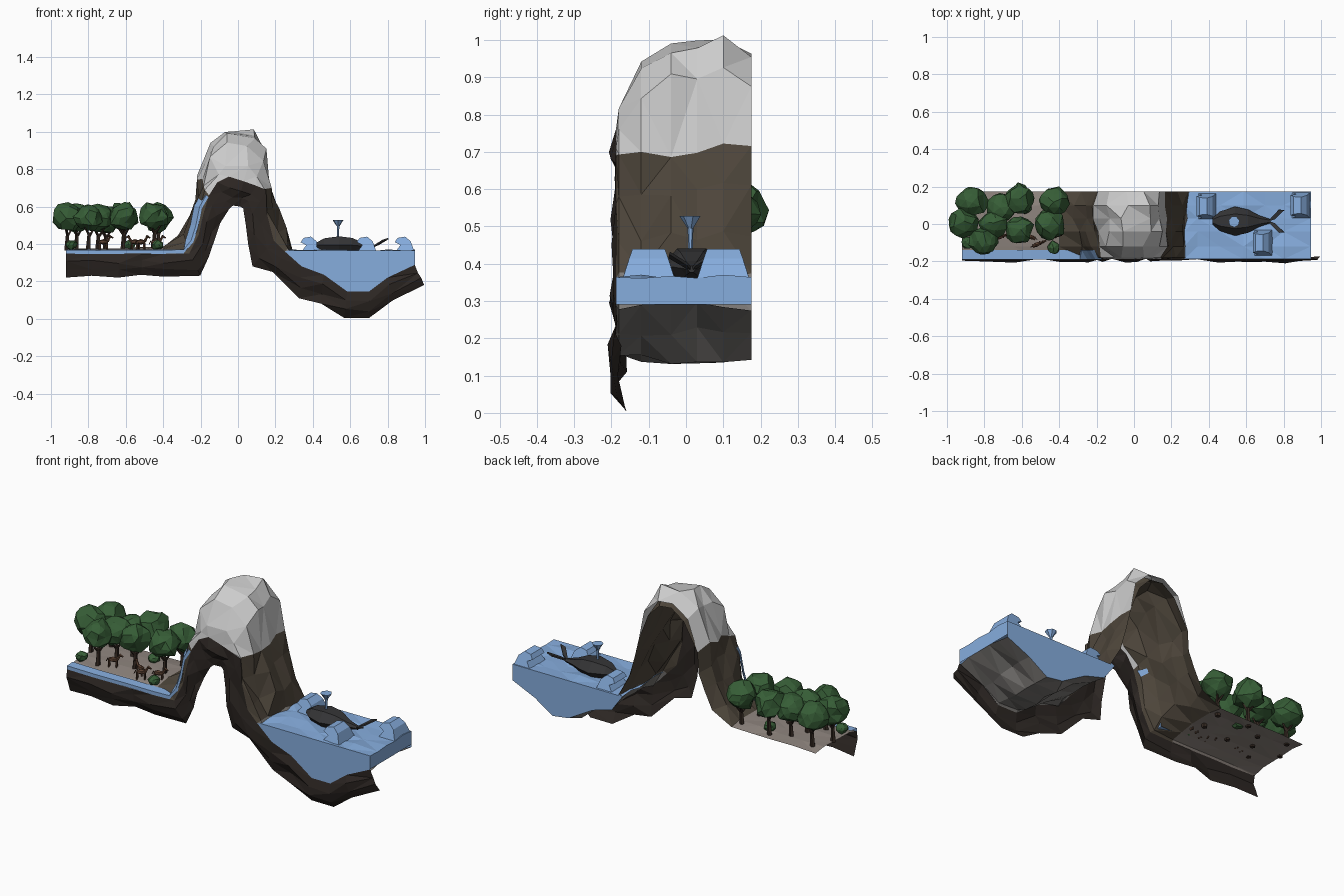
import bpy, bmesh, math, random
from mathutils import Matrix, Vector

if "Cube" in bpy.data.objects:
    bpy.data.objects.remove(bpy.data.objects["Cube"])
random.seed(4)
R = lambda a: random.uniform(-a, a)


def mat(name, c):
    m = bpy.data.materials.new(name)
    m.diffuse_color = (*c, 1)
    m.use_nodes = True
    m.node_tree.nodes["Principled BSDF"].inputs["Base Color"].default_value = m.diffuse_color
    return m


SNOW = mat("snow", (.58, .58, .58))
ROCK = mat("rock", (.075, .06, .043))
DARK = mat("dark_rock", (.026, .02, .017))
SOIL = mat("soil", (.28, .24, .215))
BED = mat("sea_bed", (.20, .19, .18))
WATER = mat("water", (.24, .42, .73))
LEAF = mat("leaf", (.037, .11, .037))
BARK = mat("bark", (.035, .022, .016))
HIDE = mat("hide", (.10, .05, .03))
BLACK = mat("whale_skin", (.035, .035, .037))


def finish(name, bm, m, recalc=True):
    if recalc:
        bmesh.ops.recalc_face_normals(bm, faces=bm.faces)
    me = bpy.data.meshes.new(name)
    bm.to_mesh(me)
    bm.free()
    me.materials.append(m)
    ob = bpy.data.objects.new(name, me)
    bpy.context.collection.objects.link(ob)
    return ob


def loft(name, rows, m, closed=False, caps=False, tri=True):
    """Skin between rows of points."""
    bm = bmesh.new()
    vs = [[bm.verts.new(p) for p in r] for r in rows]
    n = len(rows[0])
    for a, b in zip(vs, vs[1:]):
        for i in range(n if closed else n - 1):
            j = (i + 1) % n
            bm.faces.new((a[i], a[j], b[j], b[i]))
    if caps:
        bm.faces.new(vs[0])
        bm.faces.new(vs[-1])
    if tri:
        bmesh.ops.triangulate(bm, faces=bm.faces)
    return finish(name, bm, m, closed)


def limb(bm, a, b, r1, r2, n=5):
    """Tapered stick from a to b."""
    a, b = Vector(a), Vector(b)
    d = b - a
    M = Matrix.Translation((a + b) / 2) @ d.to_track_quat('Z', 'Y').to_matrix().to_4x4()
    bmesh.ops.create_cone(bm, cap_ends=True, segments=n, radius1=r1, radius2=r2, depth=d.length, matrix=M)


def blob(bm, c, s, sub=2, j=0.0, rot=0.0):
    M = Matrix.Translation(c) @ Matrix.Rotation(rot, 4, 'Z') @ Matrix.Diagonal((*s, 1))
    for v in bmesh.ops.create_icosphere(bm, subdivisions=sub, radius=1, matrix=M)['verts']:
        v.co += Vector((R(j), R(j), R(j)))


# Terrain profiles: front cut edge, full mountain behind, underside of the cut band
front = [(-.92, .35), (-.78, .345), (-.64, .347), (-.52, .345), (-.40, .345), (-.26, .35), (-.21, .45),
         (-.185, .56), (-.155, .66), (-.11, .73), (-.05, .76), (.03, .735), (.10, .71), (.15, .69),
         (.155, .56), (.19, .42), (.25, .36)]
full = [(-.92, .372), (-.78, .375), (-.64, .375), (-.52, .38), (-.40, .385), (-.31, .44), (-.255, .54),
        (-.225, .65), (-.205, .75), (-.14, .92), (-.05, .985), (.075, .995), (.135, .90), (.165, .705),
        (.21, .60), (.245, .48), (.285, .37)]
basin = [(.34, .28), (.46, .235), (.585, .145), (.70, .145), (.80, .22), (.945, .288)]
under = [(-.92, .22), (-.78, .23), (-.64, .22), (-.52, .235), (-.40, .225), (-.20, .23), (-.16, .33),
         (-.125, .42), (-.09, .51), (-.05, .59), (-.03, .605), (.01, .60), (.03, .59), (.045, .50),
         (.06, .40), (.08, .28), (.19, .25), (.33, .11), (.45, .08), (.57, .005), (.70, .005), (.83, .10),
         (.995, .18)]
grid = []
for y, w in ((-.188, 0), (-.18, .3), (-.12, .72), (-.04, .95), (.03, 1), (.10, 1.05), (.175, .82)):
    row = []
    for i, (f, m) in enumerate(zip(front + basin, full + basin)):
        j = 0 if w == 0 else (.003 if i < 5 else .02 if i < 16 else .014)
        jx = 0 if i in (0, 22) else j
        row.append(Vector((f[0] + (m[0] - f[0]) * w + R(jx), y, f[1] + (m[1] - f[1]) * w + R(j))))
    grid.append(row)
for name, a, b, m in (("meadow_ground", 0, 5, SOIL), ("left_slope", 4, 9, ROCK), ("snow_cap", 8, 14, SNOW),
                      ("right_slope", 13, 17, ROCK), ("sea_bed", 16, 23, BED)):
    loft(name, [r[a:b] for r in grid], m)

# Rock lining just inside the snow
lining = [[Vector((p.x * .82, p.y, .7 + (p.z - .7) * .9)) if 8 < i < 13 else p
           for i, p in enumerate(r)][8:14] for r in grid[1:]]
loft("rock_under_snow", lining, ROCK)

# Ragged cut band along the front
band = [grid[0]]
for t, y in ((.35, -.197), (.7, -.188), (1, -.172)):
    band.append([Vector((f.x + (u[0] - f.x) * t + R(.006 if 0 < i < 22 else 0), y + R(.014),
                         f.z + (u[1] - f.z) * t + (R(.008) if t < 1 else 0)))
                 for i, (f, u) in enumerate(zip(grid[0], under))])
loft("cut_rock_band", band, DARK)

# Sea: rippled top with walls reaching the sea bed
xs = [.268, .34, .46, .585, .70, .80, .945]
top = [[Vector((x, y, .364 + (R(.007) if -.18 < y < .17 else 0))) for x in xs]
       for y in (-.188, -.12, -.04, .03, .10, .175)]
loft("sea_surface", top, WATER)
for name, t, g in (("sea_front", top[0], grid[0]), ("sea_back", top[-1], grid[-1])):
    loft(name, [t, g[16:]], WATER)
loft("sea_side", [[r[-1] for r in top], [Vector((.945, r[-1].y, .29)) for r in top]], WATER)

# Curling waves
wave = [(-.05, -.005), (-.025, .03), (-.055, .045), (-.04, .068), (0, .075), (.03, .05), (.05, -.005)]
for k, (x, y) in enumerate(((.39, .095), (.69, -.10), (.893, .10))):
    rows = [[(x + px, y + s * (.07 - max(pz, 0) * .35), .364 + pz) for px, pz in wave] for s in (-1, 1)]
    loft(f"wave_{k}", rows, WATER, True, True, False)

# River along the front edge climbing into a waterfall
run = [(-.92, .368), (-.75, .366), (-.55, .368), (-.40, .367), (-.29, .37), (-.25, .42), (-.225, .50),
       (-.205, .60), (-.17, .66)]
river = [[(x + (.012 if z > .4 else 0), -.19, z - (.02 if z < .4 else .01)) for x, z in run],
         [(x, -.19, z) for x, z in run],
         [(x - (.03 if z > .4 else 0), -.14, z + .003) for x, z in run]]
loft("river_and_waterfall", river, WATER)

# Whale: lofted six-sided rings and a tail fluke
rings = [(.42, .018, .014, .395), (.46, .052, .04, .395), (.54, .078, .055, .393), (.61, .062, .045, .393),
         (.67, .03, .022, .388), (.73, .010, .010, .385)]
loft("whale_body", [[(x, .015 + w * math.cos(a * math.pi / 3), z + h * math.sin(a * math.pi / 3))
                     for a in range(6)] for x, w, h, z in rings], BLACK, True, True, False)
bm = bmesh.new()
for s in (-1, 1):
    pts = ((.72, 0, .38), (.755, .012, .395), (.805, .06, .425), (.775, .062, .415), (.735, .02, .39))
    bm.faces.new([bm.verts.new((x, .015 + s * y, z)) for x, y, z in pts])
ob = finish("whale_fluke", bm, BLACK)
ob.modifiers.new("thick", 'SOLIDIFY').thickness = .008

# Water spout
bm = bmesh.new()
limb(bm, (.535, .012, .44), (.535, .012, .50), .006, .008, 6)
limb(bm, (.535, .012, .495), (.535, .012, .528), .008, .03, 7)
finish("water_spout", bm, WATER)

# Trees
trees = [(-.915, .01, .54), (-.865, .12, .54), (-.75, .0, .535), (-.61, .135, .55), (-.71, .085, .53),
         (-.615, -.03, .545), (-.80, -.09, .54), (-.43, .12, .54), (-.45, -.005, .55)]
leaves, trunks = bmesh.new(), bmesh.new()
for x, y, z in trees:
    r = .078 + R(.005)
    blob(leaves, (x, y, z), (r, r, .074), 2, .011, R(3))
    limb(trunks, (x, y, .365), (x + .005, y, z - .08), .014, .009)
    for a in (R(1), 2.2 + R(.5), 4.2 + R(.5)):
        limb(trunks, (x + .005, y, z - .10), (x + .04 * math.cos(a), y + .04 * math.sin(a), z - .045), .007, .004, 4)
finish("tree_crowns", leaves, LEAF)
finish("tree_trunks", trunks, BARK)

# Shrubs
bm = bmesh.new()
for x, y in ((-.89, -.10), (-.43, -.125), (-.58, .09)):
    blob(bm, (x, y, .395), (.034, .032, .026), 2, .004, R(3))
finish("shrubs", bm, LEAF)

# Grazing animals
for k, (x, y, a) in enumerate(((-.72, -.07, .3), (-.55, -.07, 2.8), (-.52, -.11, .4), (-.44, -.07, .2))):
    bm = bmesh.new()
    blob(bm, (0, 0, .043), (.03, .013, .015), 1)
    limb(bm, (.022, 0, .045), (.038, 0, .072), .009, .005)
    limb(bm, (.033, 0, .074), (.054, 0, .064), .008, .004)
    limb(bm, (-.027, 0, .048), (-.036, 0, .03), .003, .002, 4)
    for lx in (-.02, .02):
        for ly in (-.007, .007):
            limb(bm, (lx, ly, 0), (lx, ly, .04), .004, .005, 4)
    ob = finish(f"animal_{k}", bm, HIDE)
    ob.location = (x, y, .368)
    ob.rotation_euler.z = a
